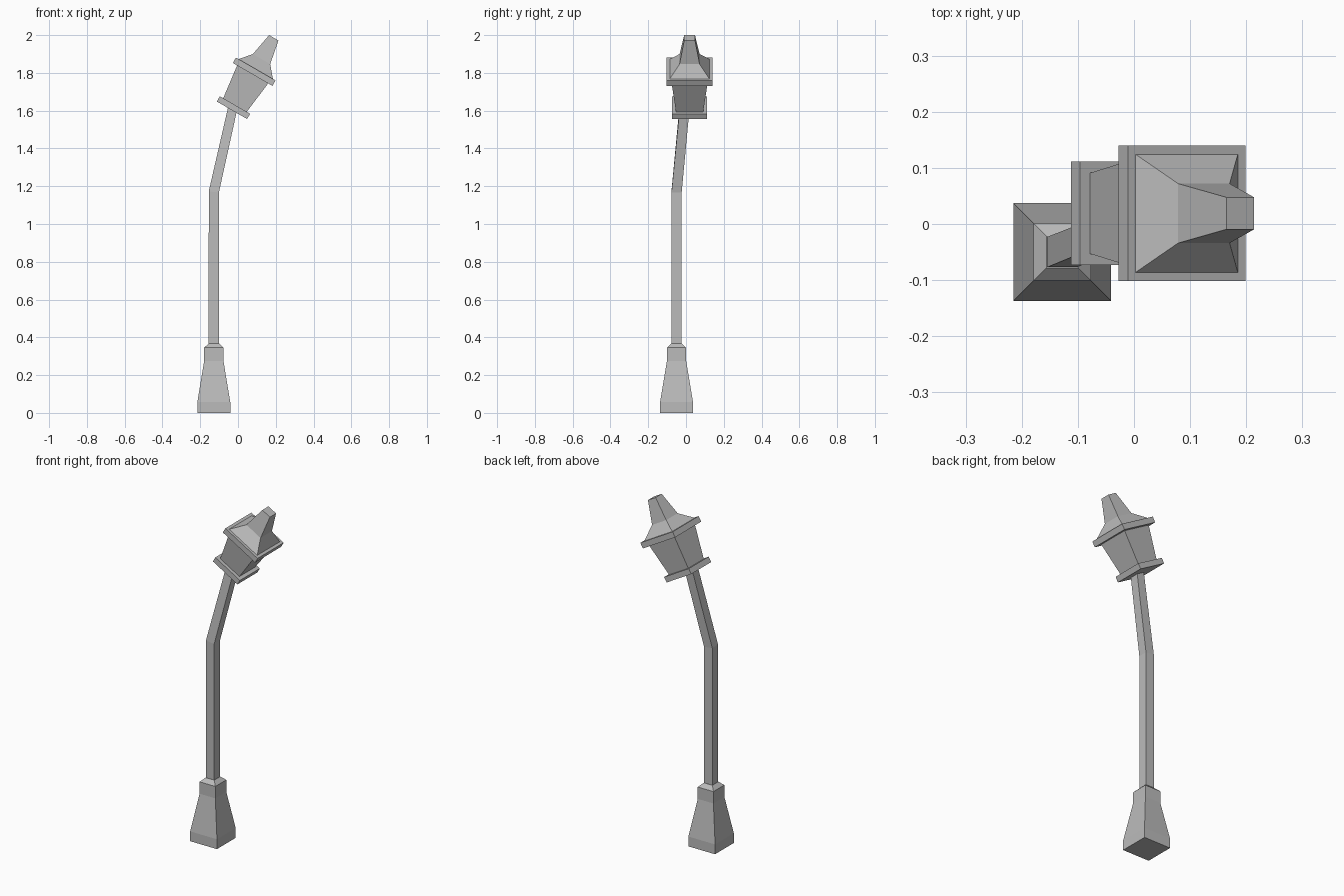
import bpy
import bmesh
from math import radians
from mathutils import Matrix, Vector

cube = bpy.data.objects.get("Cube")
if cube:
    bpy.data.objects.remove(cube)

grey = bpy.data.materials.new("grey metal")
grey.use_nodes = True
colour = (0.5, 0.5, 0.5, 1)
grey.diffuse_color = colour
grey.node_tree.nodes["Principled BSDF"].inputs["Base Color"].default_value = colour


def square_loft(name, rings, frame=Matrix()):
    """Closed square tube; each ring is (x, y, z, half width, tilt in degrees)."""
    bm = bmesh.new()
    loops = []
    for x, y, z, half, tilt in rings:
        turn = Matrix.Rotation(radians(tilt), 3, 'Y')
        loops.append([bm.verts.new(Vector((x, y, z)) + turn @ Vector((sx * half, sy * half, 0)))
                      for sx, sy in ((-1, -1), (1, -1), (1, 1), (-1, 1))])
    for low, high in zip(loops, loops[1:]):
        for i in range(4):
            j = (i + 1) % 4
            bm.faces.new((low[i], low[j], high[j], high[i]))
    bm.faces.new(loops[0][::-1])
    bm.faces.new(loops[-1])
    mesh = bpy.data.meshes.new(name)
    bm.to_mesh(mesh)
    bm.free()
    mesh.materials.append(grey)
    obj = bpy.data.objects.new(name, mesh)
    obj.matrix_world = frame
    bpy.context.collection.objects.link(obj)


def straight(*steps):
    """Upright rings from (height, half width) pairs."""
    return [(0, 0, z, half, 0) for z, half in steps]


# Flared foot
post = Matrix.Translation((-0.128, -0.05, 0))
square_loft("foot", straight((0, 0.087), (0.058, 0.087), (0.275, 0.051),
                             (0.345, 0.051), (0.367, 0.028)), post)

# Bent pole
square_loft("pole", [(0, 0, 0.36, 0.027, 0), (0, 0, 1.17, 0.027, 7),
                     (0.098, 0.041, 1.605, 0.026, 30)], post)

# Leaning lantern, built along its own axis
head = Matrix.Translation((-0.024, 0.019, 1.616)) @ Matrix.Rotation(radians(30), 4, 'Y')
square_loft("lower_plate", straight((-0.016, 0.0925), (0.016, 0.0925)), head)
square_loft("lantern_body", straight((0.016, 0.072), (0.203, 0.095)), head)
square_loft("upper_plate", straight((0.203, 0.121), (0.236, 0.121)), head)
square_loft("lantern_roof", straight((0.236, 0.105), (0.297, 0.053), (0.427, 0.0285)), head)
